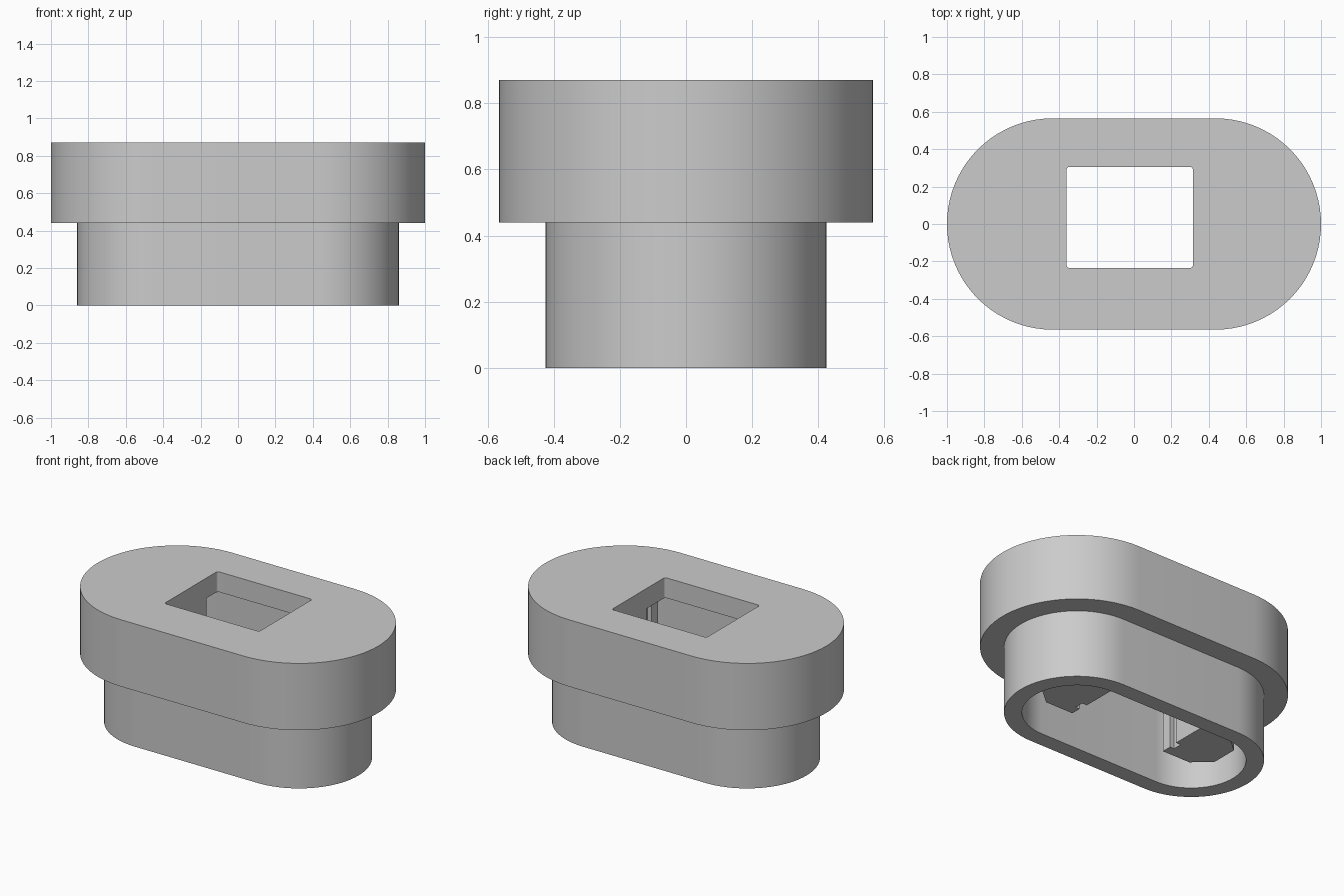
import bpy, bmesh, math

cube = bpy.data.objects.get("Cube")
if cube:
    bpy.data.objects.remove(cube, do_unlink=True)

grey = bpy.data.materials.new("plain_grey")
grey.use_nodes = True
grey.diffuse_color = (0.6, 0.6, 0.6, 1)
grey.node_tree.nodes["Principled BSDF"].inputs["Base Color"].default_value = (0.6, 0.6, 0.6, 1)

SEG = 20  # segments per quarter arc


def rounded(hx, hy, r, cx=0.0, cy=0.0):
    """Rounded rectangle outline, counter-clockwise."""
    pts = []
    for k, (sx, sy) in enumerate([(1, 1), (-1, 1), (-1, -1), (1, -1)]):
        for i in range(SEG + 1):
            a = math.pi / 2 * (k + i / SEG)
            pts.append((cx + sx * (hx - r) + r * math.cos(a),
                        cy + sy * (hy - r) + r * math.sin(a)))
    return pts


def stadium(r):
    return rounded(0.435 + r, r, r)


def finish(bm, name):
    bmesh.ops.remove_doubles(bm, verts=bm.verts, dist=1e-5)
    bmesh.ops.recalc_face_normals(bm, faces=bm.faces)
    me = bpy.data.meshes.new(name)
    bm.to_mesh(me)
    bm.free()
    me.materials.append(grey)
    ob = bpy.data.objects.new(name, me)
    bpy.context.collection.objects.link(ob)
    return ob


# Housing: wide cap, narrower neck, hollow inside, rectangular window in the top
TOP, STEP, CEILING = 0.87, 0.44, 0.74
window = rounded(0.3375, 0.27, 0.015, -0.0225, 0.035)
sections = [(window, TOP), (stadium(0.565), TOP), (stadium(0.565), STEP),
            (stadium(0.425), STEP), (stadium(0.425), 0.0), (stadium(0.32), 0.0),
            (stadium(0.32), CEILING), (window, CEILING)]
bm = bmesh.new()
rings = [[bm.verts.new((x, y, z)) for x, y in pts] for pts, z in sections]
for a, b in zip(rings, rings[1:] + rings[:1]):
    for i in range(len(a)):
        j = (i + 1) % len(a)
        bm.faces.new((a[i], a[j], b[j], b[i]))
housing = finish(bm, "housing")
bpy.context.view_layer.objects.active = housing
housing.select_set(True)
bpy.ops.object.shade_smooth_by_angle(angle=math.radians(30))

# Inner blocks: chamfered outer end, stepped groove on the inner face
profile = [(0.345, -0.175), (0.345, -0.11), (0.375, -0.11), (0.375, -0.05),
           (0.34, -0.05), (0.34, 0.195), (0.545, 0.195), (0.655, 0.10),
           (0.655, -0.08), (0.545, -0.175)]
for name, side in (("left_inner_block", 1), ("right_inner_block", -1)):
    bm = bmesh.new()
    face = bm.faces.new([bm.verts.new((side * x - 0.0225, y, 0.115)) for x, y in profile])
    ext = bmesh.ops.extrude_face_region(bm, geom=[face], use_keep_orig=True)
    top = [v for v in ext["geom"] if isinstance(v, bmesh.types.BMVert)]
    bmesh.ops.translate(bm, verts=top, vec=(0, 0, CEILING + 0.01 - 0.115))
    finish(bm, name)
